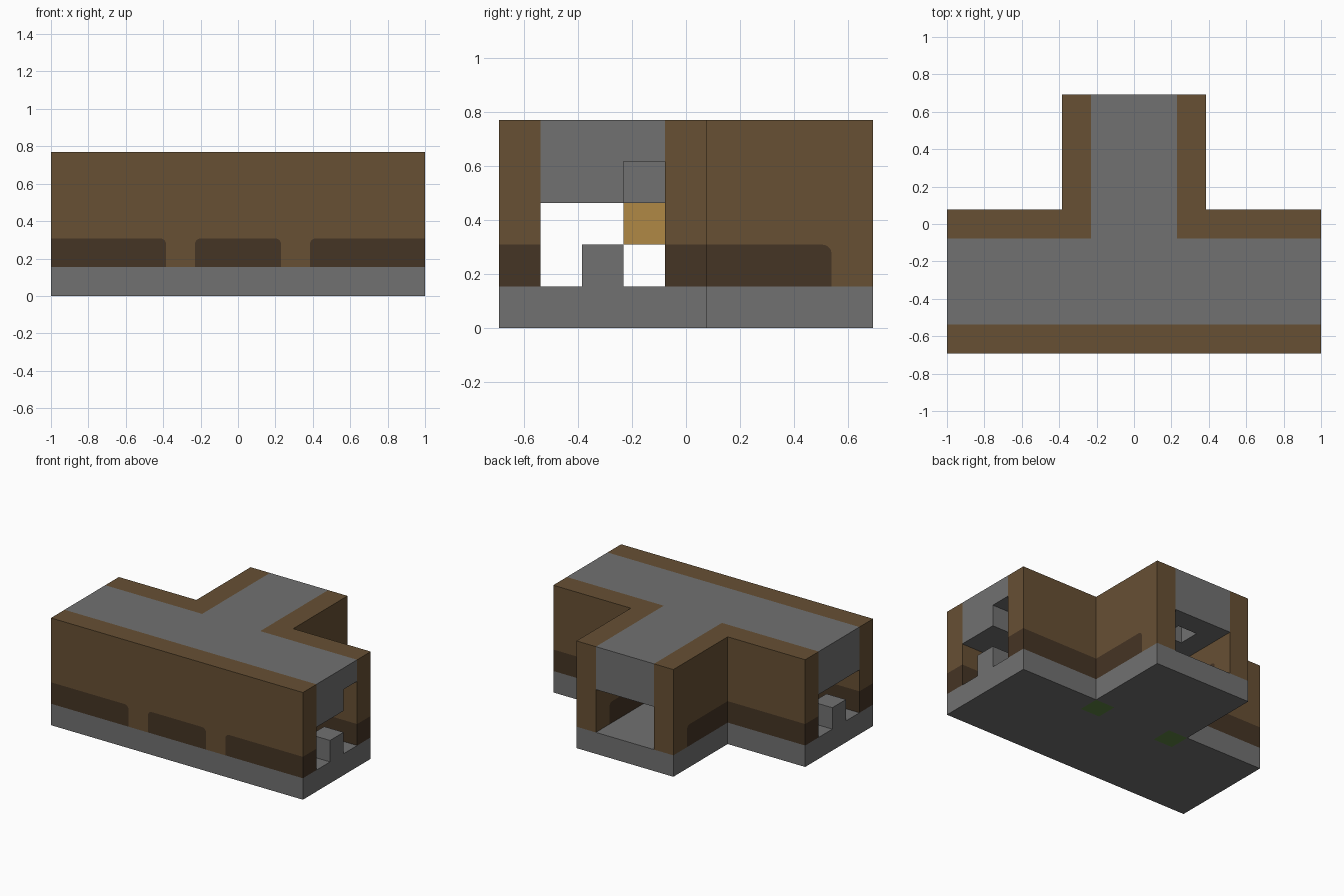
import bpy, bmesh, math
from mathutils import Vector

cube = bpy.data.objects.get("Cube")
if cube:
    bpy.data.objects.remove(cube)

B = 2 / 13          # edge of one building block
H = B / 2           # half a block
BASE = 2 * B        # top of the dark wall footing
TOP = 5 * B
R = 0.032           # rounding of the footing ends


def material(name, rgb):
    m = bpy.data.materials.new(name)
    m.use_nodes = True
    colour = (*rgb, 1)
    m.diffuse_color = colour
    m.node_tree.nodes["Principled BSDF"].inputs["Base Color"].default_value = colour
    return m


stone = material("grey stone", (0.165, 0.165, 0.165))
wood = material("brown wood", (0.136, 0.080, 0.034))
dark = material("dark brown wood", (0.060, 0.035, 0.018))
tan = material("tan wood", (0.434, 0.246, 0.060))
green = material("green", (0.11, 0.23, 0.055))


def finish(name, bm, mat):
    bmesh.ops.recalc_face_normals(bm, faces=bm.faces)
    mesh = bpy.data.meshes.new(name)
    bm.to_mesh(mesh)
    bm.free()
    mesh.materials.append(mat)
    bpy.context.collection.objects.link(bpy.data.objects.new(name, mesh))


def blocks(name, cells, mat):
    """Outer skin of a set of unit blocks."""
    cells = set(cells)
    bm = bmesh.new()
    for cell in cells:
        centre = Vector((cell[0] * B, cell[1] * B, cell[2] * B + H))
        for axis in range(3):
            for side in (-1, 1):
                near = list(cell)
                near[axis] += side
                if tuple(near) in cells:
                    continue
                corners = []
                for a, b in ((-1, -1), (1, -1), (1, 1), (-1, 1)):
                    p = Vector()
                    p[axis] = side
                    p[(axis + 1) % 3] = a * side
                    p[(axis + 2) % 3] = b
                    corners.append(bm.verts.new(centre + p * H))
                bm.faces.new(corners)
    bmesh.ops.remove_doubles(bm, verts=bm.verts, dist=1e-4)
    bmesh.ops.dissolve_limit(bm, angle_limit=0.01, verts=bm.verts, edges=bm.edges)
    finish(name, bm, mat)


def footing_outline(a, b, round_a, round_b):
    """Footing profile from bottom start, over the top, to bottom end."""
    pts = [(a, B)]
    turns = [math.pi / 2 * i / 5 for i in range(6)]
    if round_a:
        pts += [(a + R - R * math.cos(t), BASE - R + R * math.sin(t)) for t in turns]
    else:
        pts.append((a, BASE))
    if round_b:
        pts += [(b - R + R * math.sin(t), BASE - R + R * math.cos(t)) for t in turns]
    else:
        pts.append((b, BASE))
    return pts + [(b, B)]


def prism(name, outline, place, low, high, mat):
    bm = bmesh.new()
    face = bm.faces.new([bm.verts.new(place(s, low, z)) for s, z in outline])
    shift = Vector(place(0, high, 0)) - Vector(place(0, low, 0))
    moved = bmesh.ops.extrude_face_region(bm, geom=[face], use_keep_orig=True)["geom"]
    bmesh.ops.translate(bm, vec=shift,
                        verts=[v for v in moved if isinstance(v, bmesh.types.BMVert)])
    bmesh.ops.triangulate(bm, faces=[f for f in bm.faces if len(f.verts) > 4])
    finish(name, bm, mat)


def wall(name, start, end, low, high, place, footings):
    """Brown wall fitted round dark footings; all distances in half blocks."""
    outline = [(start * H, B)]
    for a, b, ra, rb in footings:
        profile = footing_outline(a * H, b * H, ra, rb)
        outline += profile
        prism(name + "_footing", profile, place, low * H, high * H, dark)
    outline += [(end * H, B), (end * H, TOP), (start * H, TOP)]
    clean = [p for i, p in enumerate(outline)
             if (Vector(p) - Vector(outline[i - 1])).length > 1e-5]
    # a footing at a wall end leaves the bottom corner out of the brown part
    tips = [e * H for f in footings for e in f[:2] if e in (start, end)]
    clean = [p for p in clean if not (p[1] < B + 1e-5 and p[0] in tips)]
    prism(name, clean, place, low * H, high * H, wood)


def along_x(s, d, z):
    return (s, d, z)


def along_y(s, d, z):
    return (d, s, z)


# Floor with a block standing at each end of the passage
plan = [(i, j) for i in range(-6, 7) for j in range(-4, 5) if j <= 0 or abs(i) <= 2]
corners = [(-2, 0), (2, 0)]
blocks("floor", [(i, j, 0) for i, j in plan if (i, j) not in corners]
       + [(-6, -2, 1), (6, -2, 1)], stone)
blocks("corner_foundations", [(i, j, 0) for i, j in corners], green)

# Roof two blocks thick, with gaps in its lower layer
gaps = [(6, -1, 3), (0, 3, 3)]
roof = [(i, j, k) for i, j in plan for k in (3, 4)
        if -3 <= j <= -1 or (j >= 0 and abs(i) <= 1)]
blocks("roof", [c for c in roof if c not in gaps], stone)

# Bracket inside the passage
blocks("wall_bracket", [(2, -1, 2)], tan)

# Walls
wall("front_wall", -13, 13, -9, -7, along_x,
     [(-13, -5, False, True), (-3, 3, True, True), (5, 13, True, False)])
for side, label in ((1, "left"), (-1, "right")):
    def mirror_x(s, d, z, side=side):
        return (side * s, d, z)

    def mirror_y(s, d, z, side=side):
        return (side * d, s, z)

    wall("back_wall_" + label, 5, 13, -1, 1, mirror_x, [(5, 13, False, False)])
    wall("branch_wall_" + label, -1, 9, 3, 5, mirror_y, [(1, 7, False, True)])
